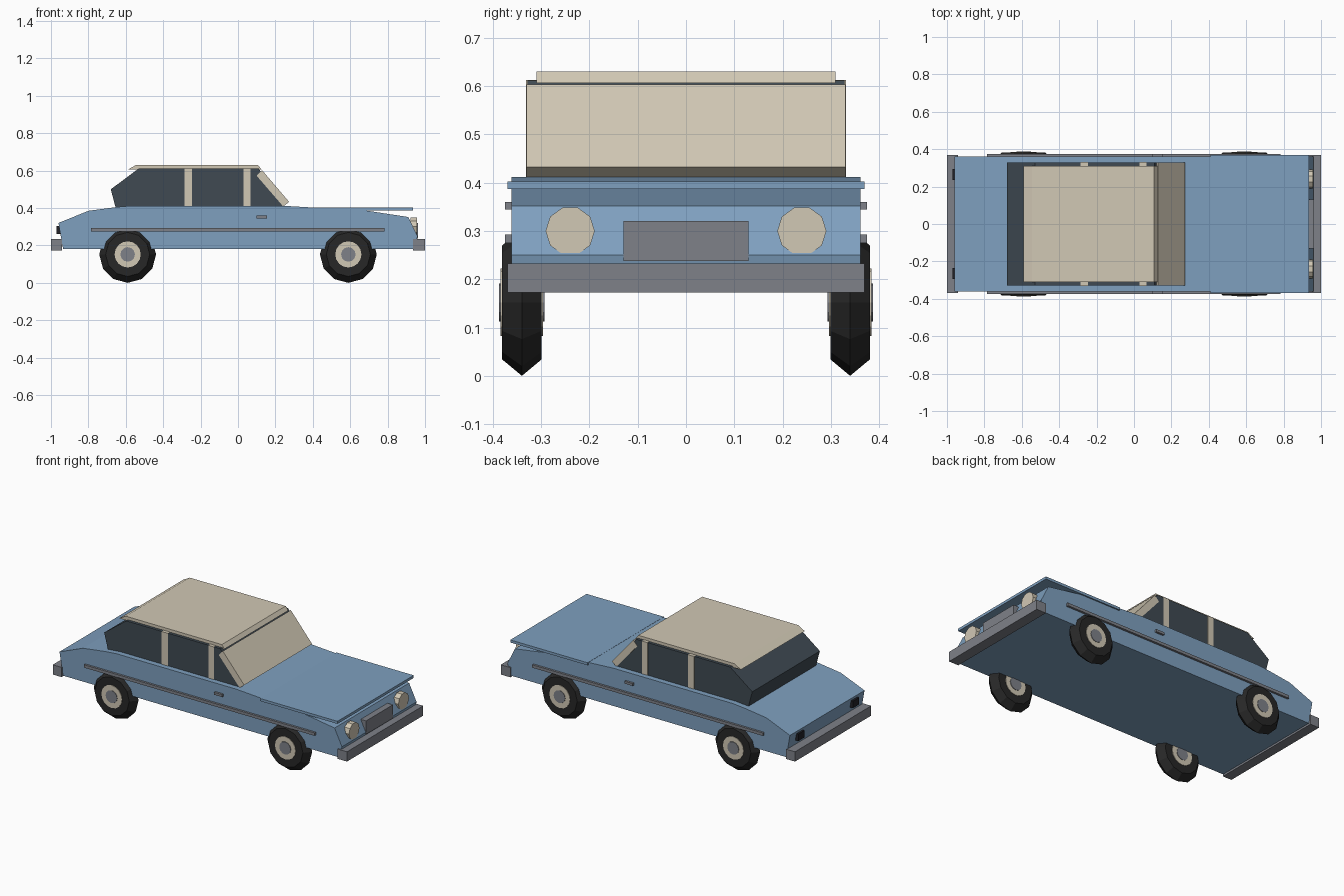
import bpy
import bmesh
from math import cos, sin, pi

if "Cube" in bpy.data.objects:
    bpy.data.objects.remove(bpy.data.objects["Cube"])


def material(name, rgb):
    m = bpy.data.materials.new(name)
    m.use_nodes = True
    m.diffuse_color = (*rgb, 1)
    m.node_tree.nodes["Principled BSDF"].inputs["Base Color"].default_value = (*rgb, 1)
    return m


BLUE = material("blue paint", (0.21, 0.35, 0.52))
CREAM = material("cream", (0.64, 0.58, 0.46))
GLASS = material("dark glass", (0.05, 0.068, 0.085))
RUBBER = material("black rubber", (0.02, 0.02, 0.02))
GREY = material("grey metal", (0.21, 0.22, 0.25))
LAMP = material("dark lamp", (0.015, 0.015, 0.02))


def finish(name, bm, mat):
    bmesh.ops.recalc_face_normals(bm, faces=bm.faces)
    mesh = bpy.data.meshes.new(name)
    bm.to_mesh(mesh)
    bm.free()
    mesh.materials.append(mat)
    obj = bpy.data.objects.new(name, mesh)
    bpy.context.collection.objects.link(obj)
    return obj


def extrude_side(name, profile, half, mat):
    """Side profile of (x, z) points, stretched across the car."""
    bm = bmesh.new()
    rows = [[bm.verts.new((x, y, z)) for x, z in profile] for y in (-half, half)]
    bm.faces.new(rows[0])
    bm.faces.new(rows[1])
    for i in range(len(profile)):
        j = (i + 1) % len(profile)
        bm.faces.new((rows[0][i], rows[0][j], rows[1][j], rows[1][i]))
    return finish(name, bm, mat)


def box(name, xs, ys, zs, mat):
    bm = bmesh.new()
    bmesh.ops.create_cube(bm, size=1)
    for v in bm.verts:
        for axis, (low, high) in enumerate((xs, ys, zs)):
            v.co[axis] = low if v.co[axis] < 0 else high
    return finish(name, bm, mat)


def disc(name, centre, radius, half, sides, axis, mat, turn=0):
    """Cylinder lying along the x or y axis."""
    bm = bmesh.new()
    rings = []
    for end in (-half, half):
        ring = []
        for i in range(sides):
            a = 2 * pi * i / sides + turn
            u, w = radius * cos(a), radius * sin(a)
            offset = (end, u, w) if axis == "x" else (u, end, w)
            ring.append(bm.verts.new([c + o for c, o in zip(centre, offset)]))
        rings.append(ring)
        bm.faces.new(ring)
    for i in range(sides):
        j = (i + 1) % sides
        bm.faces.new((rings[0][i], rings[0][j], rings[1][j], rings[1][i]))
    return finish(name, bm, mat)


def tyre(name, centre, major, minor, half, sides=12, tube=6):
    """Ring with a hexagonal section and a pointed tread."""
    bm = bmesh.new()
    grid = []
    for i in range(sides):
        a = 2 * pi * i / sides
        row = []
        for k in range(tube):
            b = 2 * pi * k / tube
            r = major + minor * cos(b)
            y = half * sin(b) / sin(pi / 3)
            row.append(bm.verts.new((centre[0] + r * cos(a), centre[1] + y,
                                     centre[2] + r * sin(a))))
        grid.append(row)
    for i in range(sides):
        for k in range(tube):
            n, m = (i + 1) % sides, (k + 1) % tube
            bm.faces.new((grid[i][k], grid[n][k], grid[n][m], grid[i][m]))
    return finish(name, bm, RUBBER)


# Body shell and bonnet
extrude_side("body", [(-0.935, 0.18), (-0.96, 0.32), (-0.80, 0.385), (-0.65, 0.405),
                      (-0.57, 0.412), (0.24, 0.412), (0.41, 0.402), (0.68, 0.387),
                      (0.91, 0.352), (0.96, 0.25), (0.945, 0.18)], 0.362, BLUE)
box("bonnet", (0.41, 0.935), (-0.37, 0.37), (0.387, 0.403), BLUE)

# Cabin, windscreen and roof
extrude_side("cabin_glass", [(-0.655, 0.405), (-0.68, 0.50), (-0.53, 0.612),
                             (0.11, 0.612), (0.25, 0.405)], 0.328, GLASS)
extrude_side("windscreen_panel", [(0.10, 0.572), (0.128, 0.603), (0.273, 0.433),
                                  (0.242, 0.408)], 0.33, CREAM)
extrude_side("roof", [(-0.59, 0.605), (-0.545, 0.63), (0.107, 0.63), (0.125, 0.607)],
             0.31, CREAM)

# Bumpers and grille
box("front_bumper", (0.935, 1.0), (-0.37, 0.37), (0.173, 0.233), GREY)
box("rear_bumper", (-1.0, -0.94), (-0.37, 0.37), (0.173, 0.233), GREY)
box("grille", (0.90, 0.962), (-0.13, 0.13), (0.238, 0.321), GREY)

# Parts repeated on both sides
for side, s in (("left", 1), ("right", -1)):
    def span(a, b):
        return sorted((s * a, s * b))

    for label, xs in (("front", (0.03, 0.067)), ("rear", (-0.287, -0.245))):
        box(f"{side}_{label}_pillar", xs, span(0.30, 0.331), (0.41, 0.613), CREAM)
    box(f"{side}_trim_strip", (-0.785, 0.783), span(0.355, 0.375), (0.275, 0.293), GREY)
    box(f"{side}_door_handle", (0.10, 0.155), span(0.355, 0.375), (0.345, 0.36), GREY)
    box(f"{side}_tail_lamp", (-0.97, -0.93), span(0.235, 0.295), (0.262, 0.305), LAMP)
    disc(f"{side}_headlight", (0.94, s * 0.24, 0.30), 0.051, 0.018, 10, "x", CREAM)
    for label, x in (("front", 0.59), ("rear", -0.59)):
        centre = (x, s * 0.34, 0.152)
        tyre(f"{side}_{label}_tyre", centre, 0.084, 0.068, 0.041)
        disc(f"{side}_{label}_rim", centre, 0.07, 0.044, 16, "y", CREAM)
        disc(f"{side}_{label}_hub", centre, 0.039, 0.047, 12, "y", GREY)
